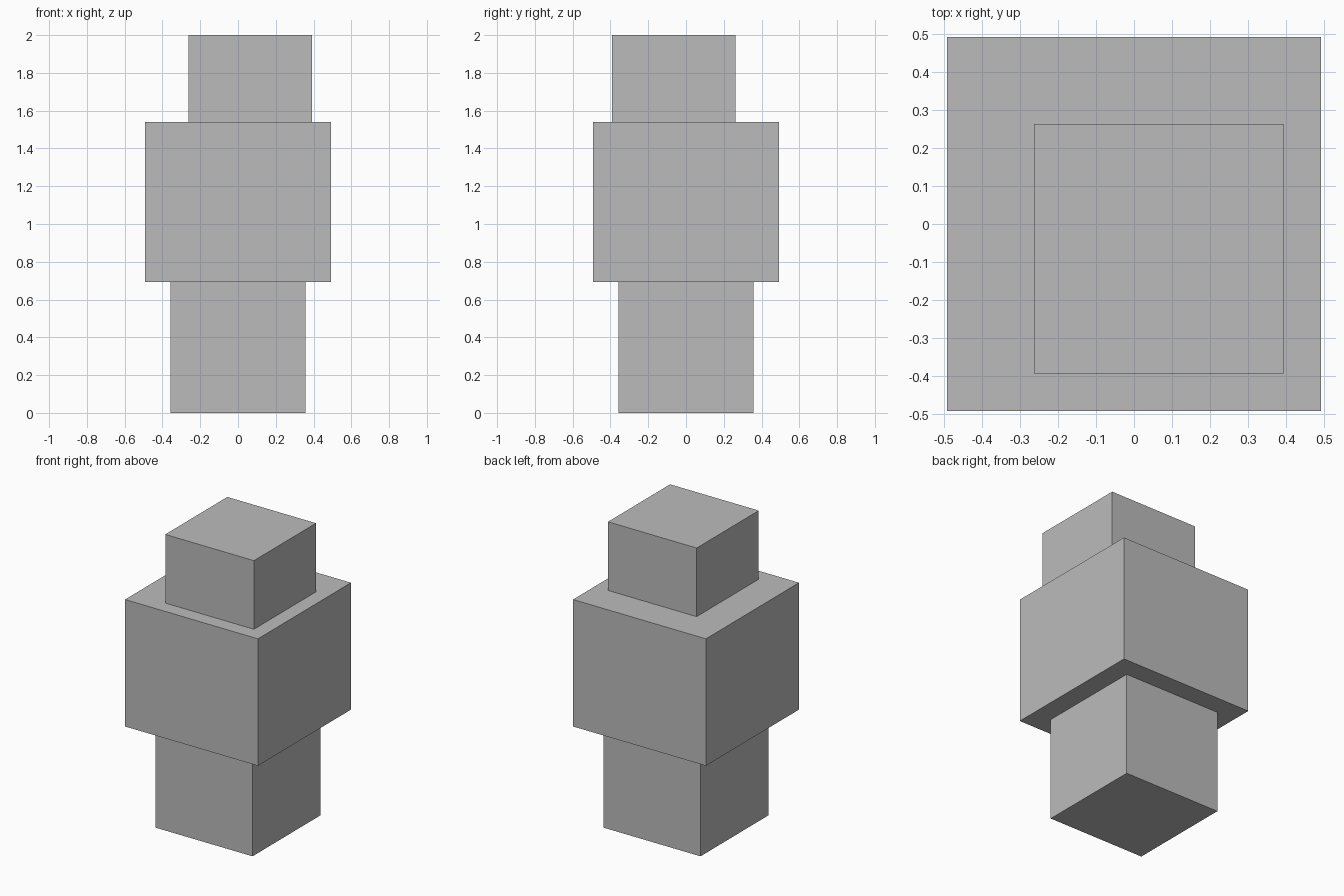
import bpy

if "Cube" in bpy.data.objects:
    bpy.data.objects.remove(bpy.data.objects["Cube"])

grey = bpy.data.materials.new("grey")
grey.diffuse_color = (0.5, 0.5, 0.5, 1)
grey.use_nodes = True
grey.node_tree.nodes["Principled BSDF"].inputs["Base Color"].default_value = grey.diffuse_color


def block(name, x, y, width, z0, z1):
    """Square block centred on x, y between two heights."""
    bpy.ops.mesh.primitive_cube_add(size=1, location=(x, y, (z0 + z1) / 2))
    ob = bpy.context.object
    ob.name = name
    ob.scale = (width, width, z1 - z0)
    bpy.ops.object.transform_apply(location=False, rotation=False, scale=True)
    ob.data.materials.append(grey)
    return ob


# Three stacked blocks, the top one set off centre
block("base_block", 0, 0, 0.717, 0, 0.692)
block("middle_block", 0, 0, 0.983, 0.692, 1.541)
block("top_block", 0.065, -0.065, 0.656, 1.541, 2.0)
